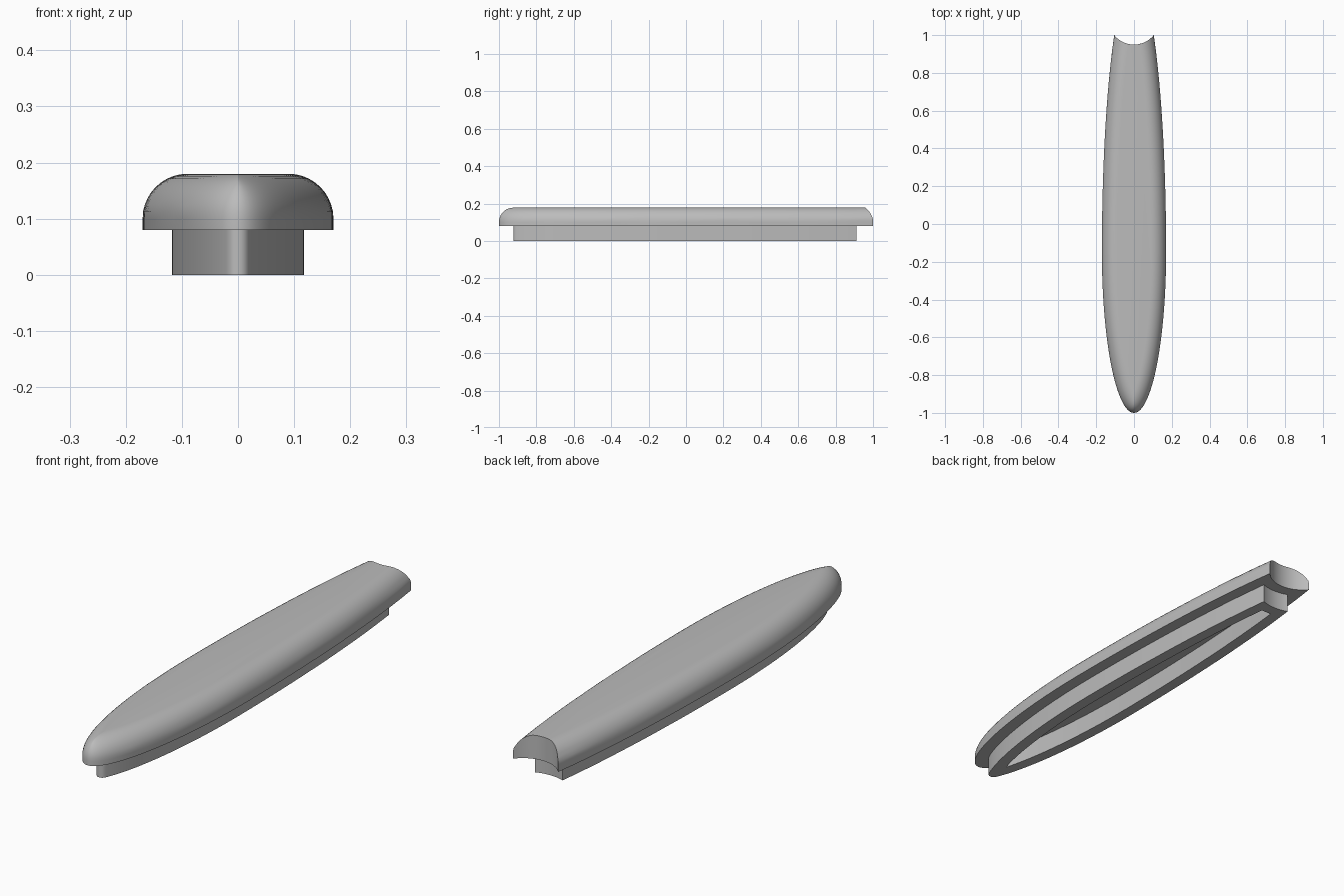
import bpy, bmesh, math

old = bpy.data.objects.get("Cube")
if old:
    bpy.data.objects.remove(old)

grey = bpy.data.materials.new("plain grey")
grey.use_nodes = True
grey.diffuse_color = (0.5, 0.5, 0.5, 1)
grey.node_tree.nodes["Principled BSDF"].inputs["Base Color"].default_value = (0.5, 0.5, 0.5, 1)

WIDE, WIDEST_Y, NOSE, TAIL = 0.17, -0.15, 0.85, 1.46
ARC_Y, ARC_R = 1.085, 0.135          # round notch at the back
SIDE, ARC = 48, 12                   # points along a side, across half the notch


def half_width(y):
    u = (y - WIDEST_Y) / (NOSE if y < WIDEST_Y else TAIL)
    return WIDE * math.sqrt(max(0, 1 - u * u))


# Dense edge samples, closer together at the nose
EDGE = [(y, half_width(y)) for y in (-1 + 2.2 * (i / 500) ** 2 for i in range(501))]


def inset_width(y, d):
    """Half width of the outline after moving its edge inwards by d."""
    if d < 1e-6:
        return half_width(y) if y >= -1 else -1
    near = [x - math.sqrt(d * d - (y - v) ** 2) for v, x in EDGE if abs(y - v) < d]
    return min(near + [half_width(y) if y > -1 else -1])


def outline(d, notch, nose_radius=0):
    """Closed loop: the outline inset by d, nose rounded, back cut by the notch."""
    if nose_radius:
        core = [(v, inset_width(v, d + nose_radius)) for v, _ in EDGE]
        core = [(v, x) for v, x in core if x >= 0]

        def width(y):
            return max([x + math.sqrt(nose_radius ** 2 - (y - v) ** 2)
                        for v, x in core if abs(y - v) < nose_radius] + [-1])
    else:
        def width(y):
            return inset_width(y, d)

    # Front tip by bisection
    lo, hi = -1.01, -0.6
    for _ in range(30):
        mid = (lo + hi) / 2
        lo, hi = (lo, mid) if width(mid) > 0 else (mid, hi)
    tip = hi
    # Corner where the side meets the notch
    end = 0.95
    for _ in range(12):
        corner = max(0, width(end))
        end = ARC_Y - math.sqrt(notch ** 2 - corner ** 2)
    side = [(0, tip)]
    for i in range(1, SIDE):
        y = tip + (end - tip) * (i / SIDE) ** 2
        side.append((max(0.0005, width(y)), y))
    for i in range(ARC):
        x = corner * (1 - i / ARC)
        side.append((x, ARC_Y - math.sqrt(notch ** 2 - x * x)))
    side.append((0, ARC_Y - notch))
    return side + [(-x, y) for x, y in side[-2:0:-1]]


def loft(name, rings, cap_first):
    """Skin a stack of (outline, height) rings and close the ends."""
    bm = bmesh.new()
    loops = [[bm.verts.new((x, y, z)) for x, y in pts] for pts, z in rings]
    for a, b in zip(loops, loops[1:]):
        for i in range(len(a)):
            j = (i + 1) % len(a)
            bm.faces.new((a[i], a[j], b[j], b[i]))
    if cap_first:
        bm.faces.new(loops[0][::-1])
    bm.faces.new(loops[-1])
    bmesh.ops.recalc_face_normals(bm, faces=bm.faces)
    mesh = bpy.data.meshes.new(name)
    bm.to_mesh(mesh)
    bm.free()
    mesh.materials.append(grey)
    ob = bpy.data.objects.new(name, mesh)
    bpy.context.collection.objects.link(ob)
    bpy.ops.object.select_all(action='DESELECT')
    ob.select_set(True)
    bpy.context.view_layer.objects.active = ob
    bpy.ops.object.shade_smooth_by_angle(angle=math.radians(35))
    return ob


# Cap: short upright edge, then a rounded shoulder up to the flat top
FILLET, STEPS = 0.08, 10
rings = [(outline(0, ARC_R), 0.08)]
for k in range(STEPS + 1):
    t = math.pi / 2 * k / STEPS
    rings.append((outline(FILLET * (1 - math.cos(t)), ARC_R), 0.10 + FILLET * math.sin(t)))
loft("rounded_cap", rings, True)

# Skirt: inset wall below the cap with an open pocket underneath
outer = outline(0.052, ARC_R + 0.05, 0.02)
inner = outline(0.1, ARC_R + 0.1)
loft("hollow_skirt", [(outer, 0.08), (outer, 0), (inner, 0), (inner, 0.079)], False)
